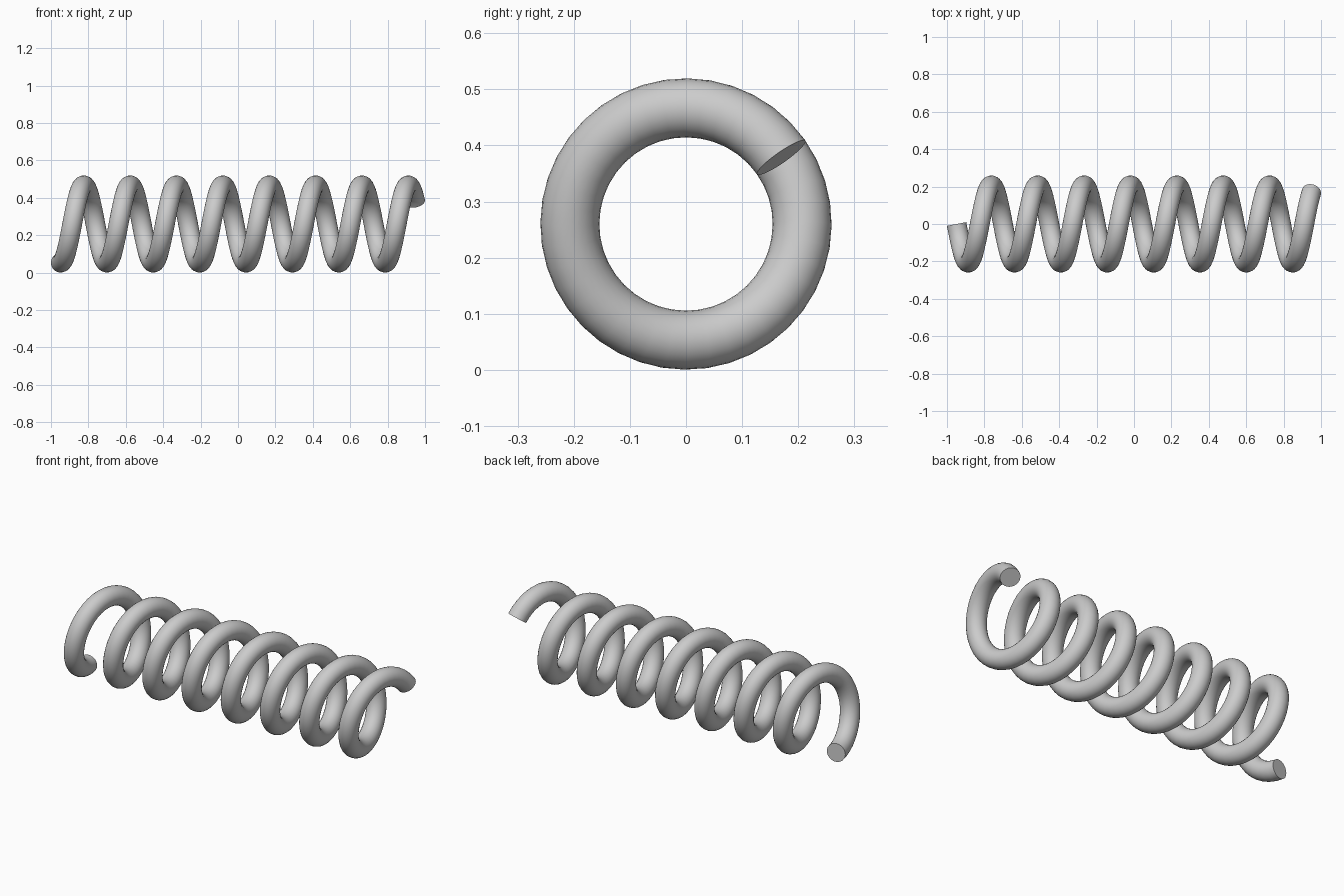
import bpy, bmesh, math
from mathutils import Vector

cube = bpy.data.objects.get("Cube")
if cube:
    bpy.data.objects.remove(cube, do_unlink=True)

# Spring dimensions
COIL_RADIUS = 0.207
WIRE_RADIUS = 0.0525
TURNS = 7.653
HALF_LENGTH = 0.9485
CENTRE_Z = 0.26
STEPS = 306
SIDES = 24

steel = bpy.data.materials.new("spring_grey")
steel.use_nodes = True
colour = (0.6, 0.6, 0.6, 1)
steel.diffuse_color = colour
steel.node_tree.nodes["Principled BSDF"].inputs["Base Color"].default_value = colour


def wire_ring(bm, fraction):
    """Circle of vertices square to the helix at a fraction of its length."""
    turn = 2 * math.pi * TURNS * fraction
    outward = Vector((0, -math.sin(turn), -math.cos(turn)))
    around = Vector((0, -math.cos(turn), math.sin(turn)))
    rise = 2 * HALF_LENGTH / (2 * math.pi * TURNS)
    tangent = (around * COIL_RADIUS + Vector((rise, 0, 0))).normalized()
    side = tangent.cross(outward)
    centre = Vector((HALF_LENGTH * (2 * fraction - 1), 0, CENTRE_Z)) + outward * COIL_RADIUS
    angles = [2 * math.pi * i / SIDES for i in range(SIDES)]
    return [bm.verts.new(centre + WIRE_RADIUS * (outward * math.cos(a) + side * math.sin(a)))
            for a in angles]


# Coiled wire swept along the helix
bm = bmesh.new()
rings = [wire_ring(bm, i / STEPS) for i in range(STEPS + 1)]
for a, b in zip(rings, rings[1:]):
    for i in range(SIDES):
        j = (i + 1) % SIDES
        bm.faces.new((a[i], a[j], b[j], b[i]))

# Flat cut ends
bm.faces.new(rings[0][::-1])
bm.faces.new(rings[-1])
bmesh.ops.recalc_face_normals(bm, faces=bm.faces)

mesh = bpy.data.meshes.new("coil_spring")
bm.to_mesh(mesh)
bm.free()
mesh.materials.append(steel)
spring = bpy.data.objects.new("coil_spring", mesh)
bpy.context.collection.objects.link(spring)

bpy.ops.object.select_all(action='DESELECT')
spring.select_set(True)
bpy.context.view_layer.objects.active = spring
bpy.ops.object.shade_smooth_by_angle(angle=math.radians(40))
